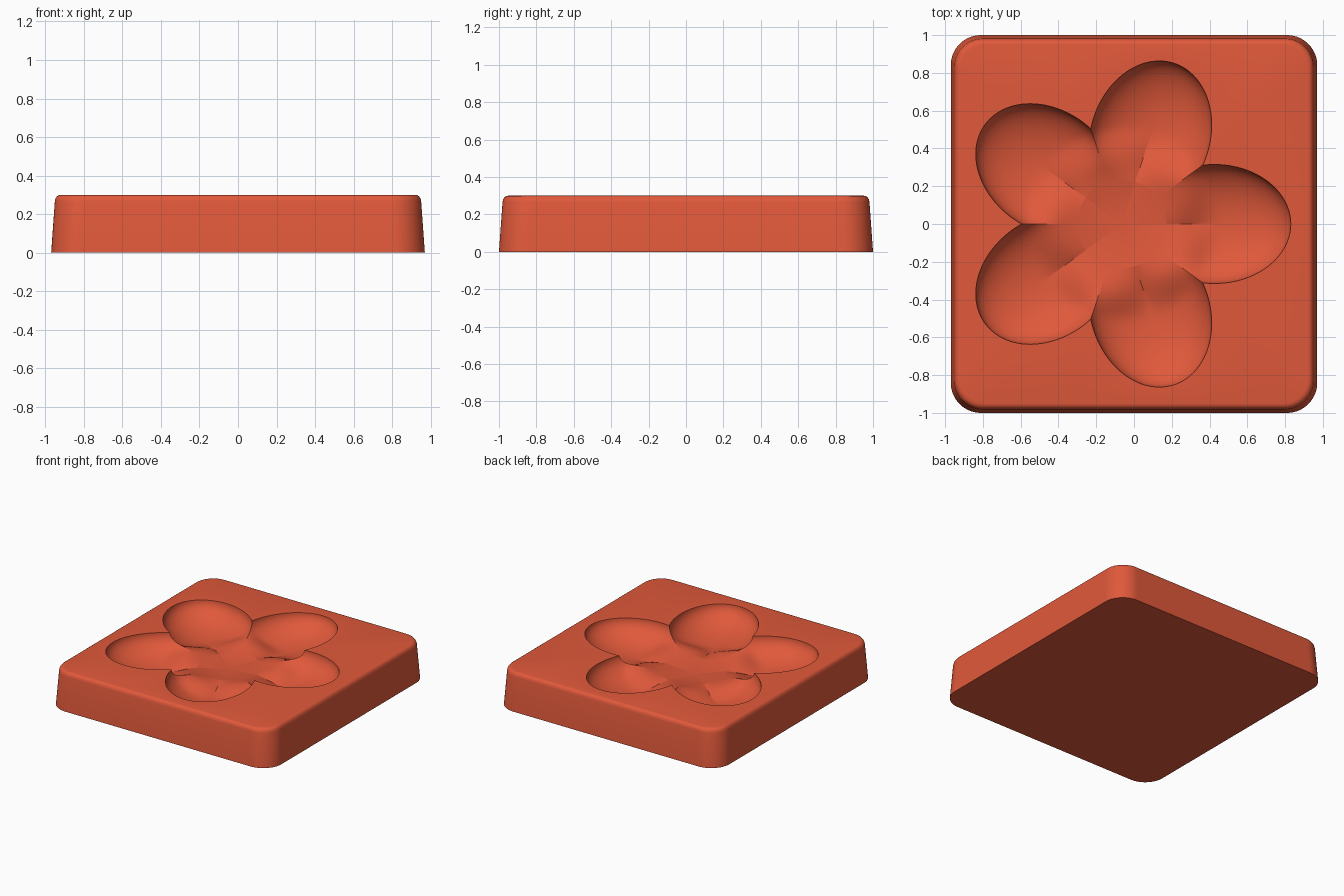
import bpy, bmesh
from math import sin, cos, pi, sqrt, hypot, radians

cube = bpy.data.objects.get("Cube")
if cube:
    bpy.data.objects.remove(cube)

STEPS = 720                      # points around each ring
CX = -0.065                      # flower centre in x
TOP = 0.30
REACH, LONG, WIDE = 0.49, 0.405, 0.315   # petal ellipse: centre distance, half axes
DEEP, DISC = 0.17, 0.235
HALF = radians(36)


def petal_angle(a):
    """Angle measured from the nearest petal axis."""
    return (a + HALF) % (2 * HALF) - HALF


def outline(phi):
    """Distance from flower centre to the petal edge."""
    a = (cos(phi) / LONG) ** 2 + (sin(phi) / WIDE) ** 2
    b = REACH * cos(phi) / LONG ** 2
    c = (REACH / LONG) ** 2 - 1
    return (b + sqrt(b * b - a * c)) / a


NOTCH = outline(HALF)


def axis_depth(r):
    return 0.13 + 0.04 * min(1, max(0, (r - DISC) / (REACH - DISC)))


def ridge_depth(r):
    return 0.14 * max(0, 1 - (r / NOTCH) ** 2.5)


def depth(r, phi):
    """Petal bowls, blended into soft ridges near the middle."""
    q = ((r * cos(phi) - REACH) / LONG) ** 2 + (r * sin(phi) / WIDE) ** 2
    bowl = DEEP * sqrt(max(0, 1 - q))
    t = abs(phi) / HALF
    ridge = ridge_depth(r)
    inner = ridge + (axis_depth(r) - ridge) * (1 - t) ** 2
    w = min(1, max(0, (0.52 - r) / 0.24))
    w = w * w * (3 - 2 * w)
    return bowl + (inner - bowl) * w


def block_edge(a, hx, hy, rad):
    """Distance from flower centre to a rounded rectangle."""
    lo, hi = 0.0, 2.0
    for _ in range(26):
        m = (lo + hi) / 2
        dx = abs(CX + m * cos(a)) - hx + rad
        dy = abs(m * sin(a)) - hy + rad
        d = hypot(max(dx, 0), max(dy, 0)) + min(max(dx, dy), 0) - rad
        lo, hi = (m, hi) if d < 0 else (lo, m)
    return lo


bm = bmesh.new()
angles = [2 * pi * i / STEPS for i in range(STEPS)]


def ring(point):
    """point(angle) gives radius and height."""
    verts = []
    for a in angles:
        r, z = point(a)
        verts.append(bm.verts.new((CX + r * cos(a), r * sin(a), z)))
    return verts


def dish(f):
    """Shallow round dish in the flower's middle."""
    def point(a):
        edge = depth(DISC, petal_angle(a))
        return DISC * f, TOP - edge * f * f - 0.145 * (1 - f * f)
    return point


def petals(f):
    def point(a):
        phi = petal_angle(a)
        edge = outline(phi)
        r = DISC + (edge - DISC) * f
        return r, TOP - (depth(r, phi) if f < 1 else 0)
    return point


def block(inset, z):
    return lambda a: (block_edge(a, 0.97 - inset, 1 - inset, 0.16 - inset / 2), z)


# Rings from the dish outward, over the top and down the tapered sides
rings = [ring(dish(k / 5)) for k in range(1, 6)]
disc_ring = rings[-1]
rings += [ring(petals(sin(pi / 2 * k / 24))) for k in range(1, 25)]
rim_ring = rings[-1]
for inset, z in [(0.05, TOP), (0.039, 0.298), (0.03, 0.292), (0.023, 0.282),
                 (0.019, 0.265), (0, 0)]:
    rings.append(ring(block(inset, z)))

for a, b in zip(rings, rings[1:]):
    for i in range(STEPS):
        j = (i + 1) % STEPS
        bm.faces.new((a[i], b[i], b[j], a[j]))

# Middle of the dish and flat underside
middle = bm.verts.new((CX, 0, TOP - 0.145))
for i in range(STEPS):
    bm.faces.new((middle, rings[0][i], rings[0][(i + 1) % STEPS]))
bm.faces.new(rings[-1][::-1])

# Crisp edges around the dish, the petals and the base
for loop in (disc_ring, rim_ring, rings[-1]):
    for i in range(STEPS):
        bm.edges.get((loop[i], loop[(i + 1) % STEPS])).smooth = False

mesh = bpy.data.meshes.new("flower_tile")
bm.to_mesh(mesh)
bm.free()
tile = bpy.data.objects.new("flower_tile", mesh)
bpy.context.collection.objects.link(tile)

# Single terracotta red colour
red = bpy.data.materials.new("terracotta_red")
red.use_nodes = True
colour = (0.75, 0.1, 0.043, 1)
red.diffuse_color = colour
red.node_tree.nodes["Principled BSDF"].inputs["Base Color"].default_value = colour
mesh.materials.append(red)

bpy.ops.object.select_all(action='DESELECT')
tile.select_set(True)
bpy.context.view_layer.objects.active = tile
bpy.ops.object.shade_smooth_by_angle(angle=radians(35))
